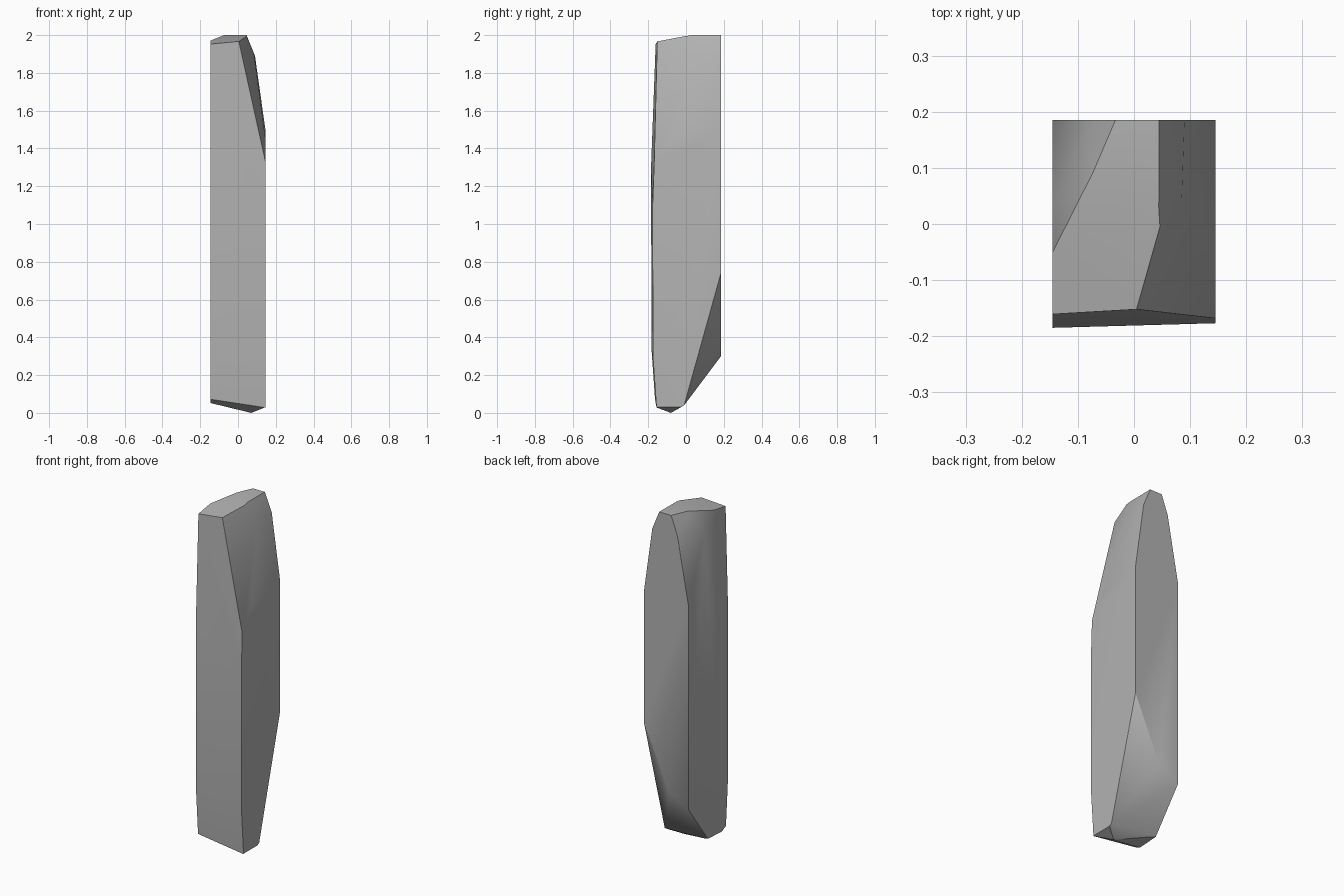
import bpy
import bmesh
from mathutils import Vector

default_cube = bpy.data.objects.get("Cube")
if default_cube:
    bpy.data.objects.remove(default_cube, do_unlink=True)

WIDTH, DEPTH, HEIGHT = 0.29, 0.37, 2.0
CENTRE = Vector((0, 0, HEIGHT / 2))
R, L = -WIDTH / 2, WIDTH / 2      # model's right and left sides
BACK = DEPTH / 2


def make_material(name, colour):
    material = bpy.data.materials.new(name)
    material.use_nodes = True
    material.diffuse_color = colour
    material.node_tree.nodes["Principled BSDF"].inputs["Base Color"].default_value = colour
    return material


def chip(bm, a, b, c):
    """Slice off everything beyond the plane through three points and cap it."""
    a, b, c = Vector(a), Vector(b), Vector(c)
    normal = (b - a).cross(c - a).normalized()
    if normal.dot(a - CENTRE) < 0:
        normal.negate()
    result = bmesh.ops.bisect_plane(
        bm, geom=bm.verts[:] + bm.edges[:] + bm.faces[:], dist=1e-5,
        plane_co=a, plane_no=normal, clear_outer=True)
    rim = [e for e in result["geom_cut"]
           if isinstance(e, bmesh.types.BMEdge) and e.is_boundary]
    if rim:
        bmesh.ops.holes_fill(bm, edges=rim, sides=0)


# Plain block of stone
bm = bmesh.new()
bmesh.ops.create_cube(bm, size=1)
bmesh.ops.scale(bm, vec=(WIDTH, DEPTH, HEIGHT), verts=bm.verts)
bmesh.ops.translate(bm, vec=CENTRE, verts=bm.verts)

# Shared corner points of the facets
left_shoulder = (L, -0.168, 1.33)
left_back = (L, BACK, 1.5)
left_upper = (0.09, BACK, 1.89)
top_left = (0.045, BACK, 2.0)
top_front = (0.005, -0.15, 1.967)
top_right = (R, -0.025, 1.975)
right_upper = (-0.074, BACK, 1.89)
right_side = (R, 0.037, 1.87)
heel_left = (L, -0.01, 0.04)
heel_right = (R, 0, 0.055)
back_right = (R, BACK, 0.3)
back_mid = (-0.017, BACK, 0.37)
tip = (0.07, -0.08, 0.0)

# Slightly bulging front
front_facets = [
    ((R, -0.185, 1.3), (R, -0.16, 1.97), left_shoulder),
    ((R, -0.185, 1.3), (L, -0.177, 1.15), (R, -0.183, 0.5)),
    ((R, -0.18, 0.3), (L, -0.175, 0.3), (0, -0.16, 0.05)),
]

# Sloping top and its left shoulder
top_facets = [
    ((0.045, 0.03, 2.0), top_right, top_front),
    (left_back, left_upper, (L, -0.1, 1.45)),
    (left_upper, top_left, (0.045, 0.05, 1.998)),
    (left_shoulder, top_front, (0.025, -0.08, 1.98)),
]

# Chipped corner at the right of the back
corner_facets = [
    ((R, BACK, 1.5), right_upper, right_side),
    (right_upper, right_side, (-0.035, BACK, 1.995)),
]

# Undercut low on the back
undercut_facets = [
    ((L, BACK, 0.74), back_mid, heel_left),
    (back_mid, back_right, heel_left),
    (back_right, heel_left, heel_right),
]

# Blunt underside
base_facets = [
    (tip, heel_left, heel_right),
    (tip, (0, -0.16, 0.05), (R, -0.16, 0.07)),
    (tip, (R, -0.08, 0.055), (R, 0, 0.06)),
    (tip, (L, -0.08, 0.03), (0.07, 0, 0.0)),
]

for facet in front_facets + top_facets + corner_facets + undercut_facets + base_facets:
    chip(bm, *facet)

bmesh.ops.remove_doubles(bm, verts=bm.verts, dist=0.0005)
bmesh.ops.recalc_face_normals(bm, faces=bm.faces)

# Finished stone
mesh = bpy.data.meshes.new("stone_slab")
bm.to_mesh(mesh)
bm.free()
mesh.materials.append(make_material("stone_grey", (0.45, 0.45, 0.45, 1)))
slab = bpy.data.objects.new("stone_slab", mesh)
bpy.context.collection.objects.link(slab)

bpy.ops.object.select_all(action="DESELECT")
slab.select_set(True)
bpy.context.view_layer.objects.active = slab
bpy.ops.object.shade_smooth_by_angle()
